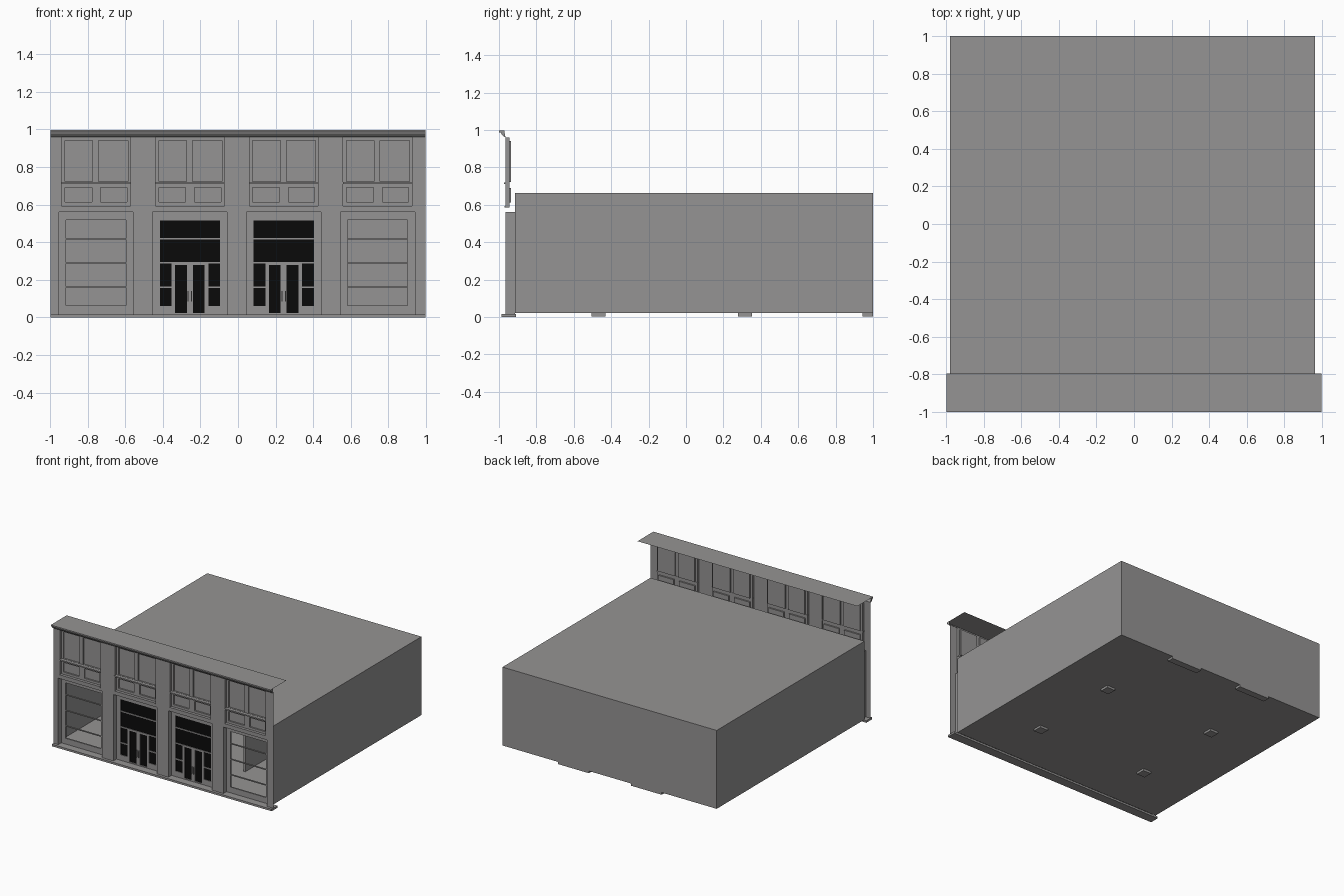
import bpy, bmesh

if "Cube" in bpy.data.objects:
    bpy.data.objects.remove(bpy.data.objects["Cube"])


def material(name, value):
    m = bpy.data.materials.new(name)
    m.diffuse_color = (*value, 1)
    m.use_nodes = True
    m.node_tree.nodes["Principled BSDF"].inputs["Base Color"].default_value = m.diffuse_color
    return m


GREY = material("plain_grey", (0.30, 0.295, 0.293))
BLACK = material("dark_glass", (0.003, 0.003, 0.003))


def finish(bm, name, mat):
    me = bpy.data.meshes.new(name)
    bm.to_mesh(me)
    bm.free()
    ob = bpy.data.objects.new(name, me)
    bpy.context.collection.objects.link(ob)
    me.materials.append(mat)
    return ob


def quad(bm, *pts):
    return bm.faces.new([bm.verts.new(p) for p in pts])


def box(name, x0, x1, y0, y1, z0, z1, mat=GREY, open_front=False):
    bm = bmesh.new()
    bmesh.ops.create_cube(bm, size=1)
    for v in bm.verts:
        v.co = (x1 if v.co.x > 0 else x0, y1 if v.co.y > 0 else y0, z1 if v.co.z > 0 else z0)
    if open_front:
        bm.normal_update()
        bmesh.ops.delete(bm, geom=[f for f in bm.faces if f.normal.y < -0.5], context='FACES_ONLY')
    return finish(bm, name, mat)


def rect(bm, y, x0, x1, z0, z1):
    quad(bm, (x0, y, z0), (x1, y, z0), (x1, y, z1), (x0, y, z1))


def panel(name, y, outer, holes, depth=0.0, filled=False):
    """Front-facing sheet with rectangular holes, optional reveals and recessed backs."""
    bm = bmesh.new()
    xs = sorted({v for h in [outer] + holes for v in h[:2]})
    zs = sorted({v for h in [outer] + holes for v in h[2:]})
    for a, b in zip(xs, xs[1:]):
        for c, d in zip(zs, zs[1:]):
            mx, mz = (a + b) / 2, (c + d) / 2
            if not any(h[0] < mx < h[1] and h[2] < mz < h[3] for h in holes):
                rect(bm, y, a, b, c, d)
    bmesh.ops.remove_doubles(bm, verts=bm.verts, dist=1e-5)
    bmesh.ops.dissolve_limit(bm, angle_limit=0.01, verts=bm.verts, edges=bm.edges)
    for x0, x1, z0, z1 in holes:
        if depth:
            k = y + depth
            ring = [(x0, z0), (x1, z0), (x1, z1), (x0, z1)]
            for (ax, az), (bx, bz) in zip(ring, ring[1:] + ring[:1]):
                quad(bm, (ax, y, az), (bx, y, bz), (bx, k, bz), (ax, k, az))
            if filled:
                rect(bm, k, x0, x1, z0, z1)
    return finish(bm, name, GREY)


W = 0.996
CENTRES = [-0.755, -0.256, 0.243, 0.742]

# building shell, open towards the facade, with an inner partition
box("building_shell", -0.978, 0.962, -0.914, 1.0, 0.02, 0.662, open_front=True)
box("inner_partition", 0.45, 0.465, -0.57, 0.998, 0.022, 0.66)

# facade sheet with lower and upper bays; lower reveals are deeper
lower = [(c - 0.198, c + 0.198, 0.016, 0.56) for c in CENTRES]
upper = [(c - 0.183, c + 0.183, 0.59, 0.96) for c in CENTRES]
panel("facade_lower", -0.965, (-W, W, 0.014, 0.575), lower, 0.05)
panel("facade_upper", -0.965, (-W, W, 0.575, 0.965), upper, 0.02)

# plinth
box("plinth", -W, W, -0.987, -0.91, 0, 0.016)

# cornice profile swept across the front, ending in the flat cap
bm = bmesh.new()
profile = [(-0.965, 0.96), (-0.972, 0.962), (-0.985, 0.975), (-0.99, 0.985),
           (-1.0, 0.987), (-1.0, 0.998), (-0.795, 0.998)]
rows = [[bm.verts.new((x, y, z)) for y, z in profile] for x in (-W, W)]
for i in range(len(profile) - 1):
    bm.faces.new((rows[0][i], rows[1][i], rows[1][i + 1], rows[0][i + 1]))
for row in rows:
    bm.faces.new([bm.verts.new(v.co) for v in row[:6]] + [bm.verts.new((row[0].co.x, -0.972, 0.998))])
finish(bm, "cornice", GREY)

# upper bays: two windows over two small panels, with sills
for i, c in enumerate(CENTRES):
    panes = [(c - 0.165, c - 0.018, 0.722, 0.942), (c + 0.014, c + 0.17, 0.722, 0.942)]
    small = [(c - 0.165, c - 0.022, 0.613, 0.69), (c + 0.025, c + 0.165, 0.613, 0.69)]
    panel(f"upper_windows_{i}", -0.947, (c - 0.183, c + 0.183, 0.59, 0.96),
          panes + small, 0.012, True)
    box(f"window_sill_{i}", c - 0.185, c + 0.185, -0.973, -0.945, 0.71, 0.72)
    box(f"panel_sill_{i}", c - 0.185, c + 0.185, -0.97, -0.945, 0.585, 0.594)

# outer bays: open shop windows, four panes high
for i in (0, 3):
    c = CENTRES[i]
    levels = [0.06, 0.163, 0.29, 0.418, 0.52]
    holes = [(c - 0.16, c + 0.16, a + 0.003, b - 0.003) for a, b in zip(levels, levels[1:])]
    panel(f"shop_window_{i}", -0.925, (c - 0.198, c + 0.198, 0.016, 0.56), holes, 0.012)

# middle bays: double doors, sidelights and transoms in dark glass
for i in (1, 2):
    c = CENTRES[i]
    holes = [(c - 0.16, c + 0.16, 0.423, 0.516), (c - 0.16, c + 0.16, 0.295, 0.414)]
    for s in (-1, 1):
        a, b = sorted((c + s * 0.16, c + s * 0.098))
        holes += [(a, b, 0.166, 0.286), (a, b, 0.062, 0.156)]
        a, b = sorted((c + s * 0.078, c + s * 0.016))
        holes.append((a, b, 0.025, 0.28))
        box(f"door_handle_{i}_{s}", c + s * 0.009 - 0.003, c + s * 0.009 + 0.003,
            -0.94, -0.924, 0.085, 0.14)
    panel(f"door_frame_{i}", -0.925, (c - 0.198, c + 0.198, 0.016, 0.56), holes, 0.006)
    bm = bmesh.new()
    for h in holes:
        rect(bm, -0.92, *h)
    finish(bm, f"door_glass_{i}", BLACK)

# foundation pads under the floor
for x in (-0.49, 0.52):
    for y in (-0.468, 0.315):
        box("floor_pad", x - 0.037, x + 0.037, y - 0.037, y + 0.037, 0.002, 0.02)
for x in (-0.34, 0.32):
    box("rear_step", x - 0.14, x + 0.14, 0.945, 1.0, 0.002, 0.02)
